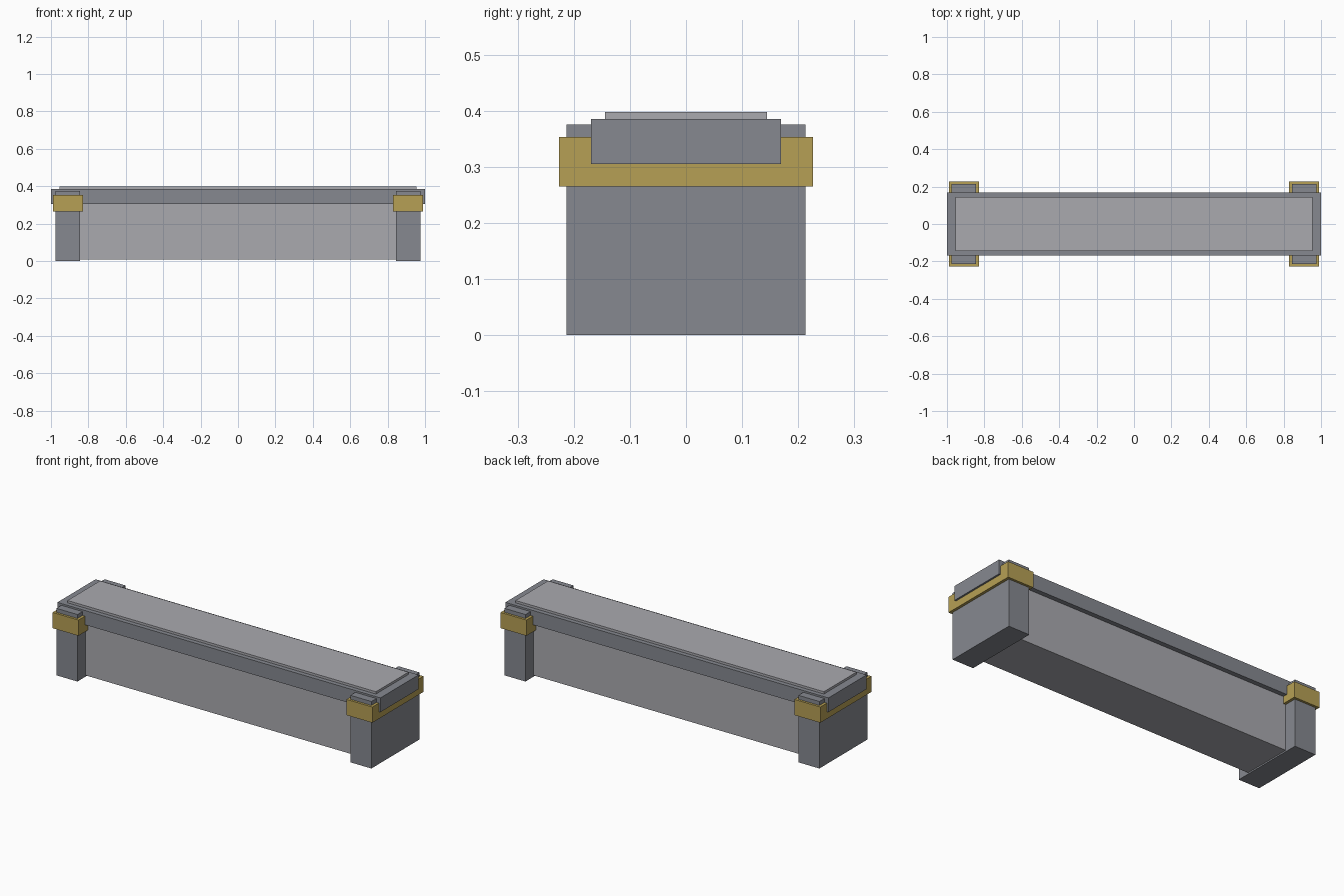
import bpy

if "Cube" in bpy.data.objects:
    bpy.data.objects.remove(bpy.data.objects["Cube"])


def material(name, color):
    mat = bpy.data.materials.new(name)
    mat.diffuse_color = color
    mat.use_nodes = True
    mat.node_tree.nodes["Principled BSDF"].inputs["Base Color"].default_value = mat.diffuse_color
    return mat


stone_light = material("light_stone", (0.40, 0.40, 0.43, 1))
stone_dark = material("dark_stone", (0.24, 0.25, 0.28, 1))
gold = material("gold", (0.47, 0.35, 0.09, 1))


def box(name, x, half_y, z, mat):
    """Box from x[0]..x[1], -half_y..half_y, z[0]..z[1]."""
    bpy.ops.mesh.primitive_cube_add(
        size=1, location=((x[0] + x[1]) / 2, 0, (z[0] + z[1]) / 2))
    obj = bpy.context.object
    obj.name = name
    obj.scale = (x[1] - x[0], 2 * half_y, z[1] - z[0])
    bpy.ops.object.transform_apply(location=False, rotation=False, scale=True)
    obj.data.materials.append(mat)
    return obj


# Long central wall
box("wall_body", (-0.85, 0.85), 0.143, (0.008, 0.31), stone_light)

# Coping slab with a thin raised panel
box("coping_slab", (-1.0, 1.0), 0.169, (0.305, 0.385), stone_dark)
box("top_panel", (-0.955, 0.955), 0.144, (0.38, 0.398), stone_light)

# End posts, each wrapped by a gold band
for side, s in (("left", -1), ("right", 1)):
    box(side + "_post", sorted((s * 0.845, s * 0.975)), 0.213, (0, 0.375), stone_dark)
    box(side + "_band", sorted((s * 0.83, s * 0.99)), 0.226, (0.265, 0.353), gold)
